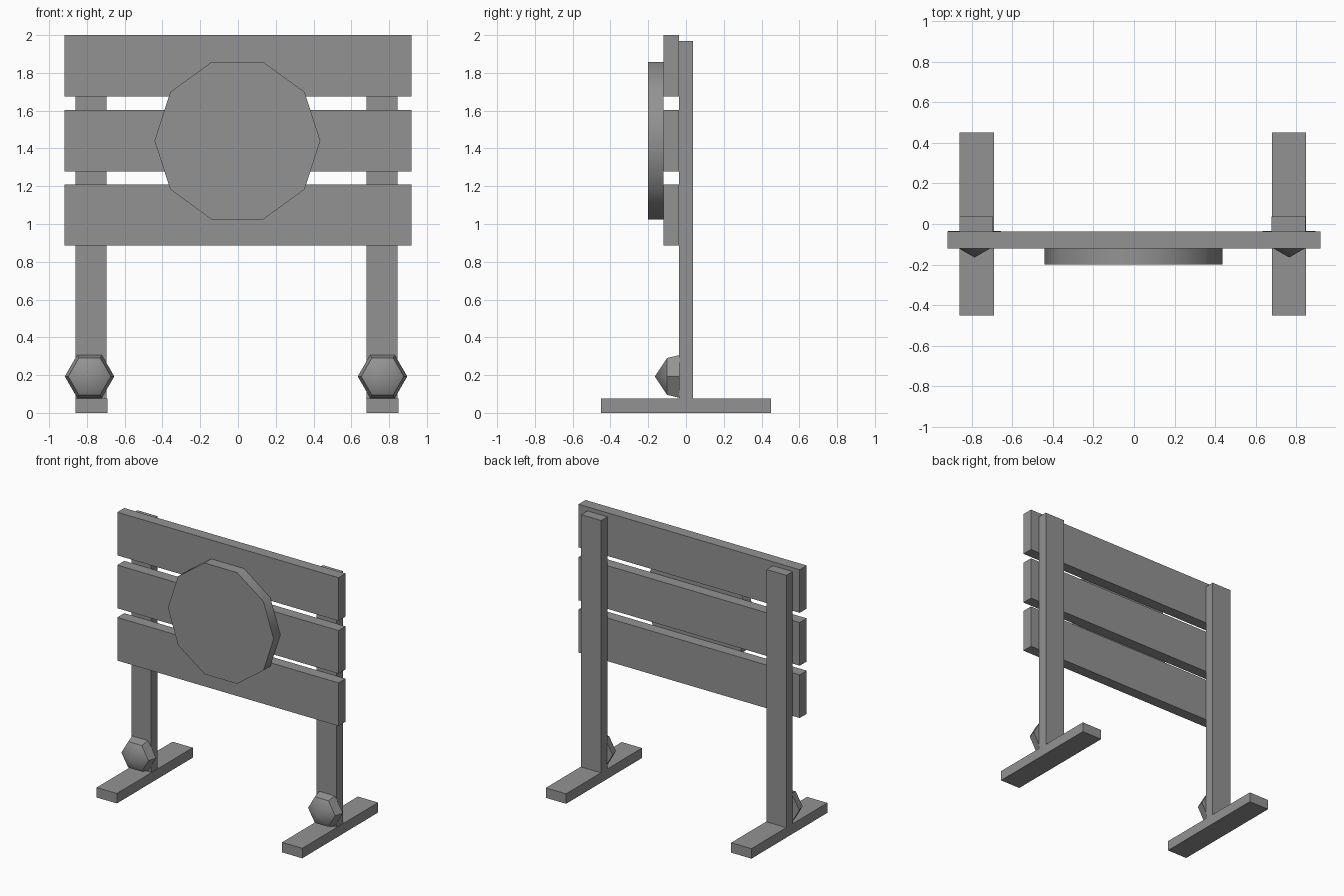
import bpy, bmesh, math

if "Cube" in bpy.data.objects:
    bpy.data.objects.remove(bpy.data.objects["Cube"])

# Dark grey paint shared by all parts
paint = bpy.data.materials.new("dark_grey")
paint.diffuse_color = (0.29, 0.29, 0.29, 1)
paint.use_nodes = True
paint.node_tree.nodes["Principled BSDF"].inputs["Base Color"].default_value = paint.diffuse_color


def finish(name, bm, smooth=False):
    bmesh.ops.recalc_face_normals(bm, faces=bm.faces)
    mesh = bpy.data.meshes.new(name)
    bm.to_mesh(mesh)
    bm.free()
    mesh.materials.append(paint)
    obj = bpy.data.objects.new(name, mesh)
    bpy.context.collection.objects.link(obj)
    if smooth:
        bpy.ops.object.select_all(action='DESELECT')
        obj.select_set(True)
        bpy.context.view_layer.objects.active = obj
        bpy.ops.object.shade_smooth_by_angle(angle=math.radians(40))
    return obj


def box(name, x, y, z):
    """Box from (min, max) pairs on each axis."""
    bm = bmesh.new()
    bmesh.ops.create_cube(bm, size=1)
    for v in bm.verts:
        v.co = [lo + (c + 0.5) * (hi - lo) for c, (lo, hi) in zip(v.co, (x, y, z))]
    return finish(name, bm)


def turned(name, cx, cz, sides, profile):
    """Polygonal solid along y from (radius, y) rings; radius 0 makes a tip."""
    bm = bmesh.new()
    rings = []
    for r, y in profile:
        n = sides if r else 1
        rings.append([bm.verts.new((cx + r * math.cos(math.tau * i / sides), y,
                                    cz + r * math.sin(math.tau * i / sides)))
                      for i in range(n)])
    bm.faces.new(rings[0])
    for a, b in zip(rings, rings[1:]):
        for i in range(sides):
            j = (i + 1) % sides
            if len(b) == 1:
                bm.faces.new((a[i], a[j], b[0]))
            else:
                bm.faces.new((a[i], a[j], b[j], b[i]))
    if len(rings[-1]) > 1:
        bm.faces.new(rings[-1])
    return finish(name, bm, smooth=True)


# Horizontal boards
for label, top in (("top", 2.0), ("middle", 1.603), ("bottom", 1.21)):
    box(label + "_board", (-0.919, 0.919), (-0.12, -0.037), (top - 0.324, top))

# Legs: post, foot and faceted warning lamp on each side
for side, px, lx in (("left", -0.778, -0.786), ("right", 0.762, 0.765)):
    box(side + "_post", (px - 0.083, px + 0.083), (-0.037, 0.037), (0.075, 1.97))
    box(side + "_foot", (px - 0.081, px + 0.087), (-0.45, 0.45), (0, 0.075))
    turned(side + "_lamp", lx, 0.193, 6,
           [(0.131, -0.035), (0.1126, -0.1), (0, -0.165)])

# Ten-sided sign plate
turned("sign_plate", -0.003, 1.441, 10, [(0.439, -0.12), (0.439, -0.2)])
